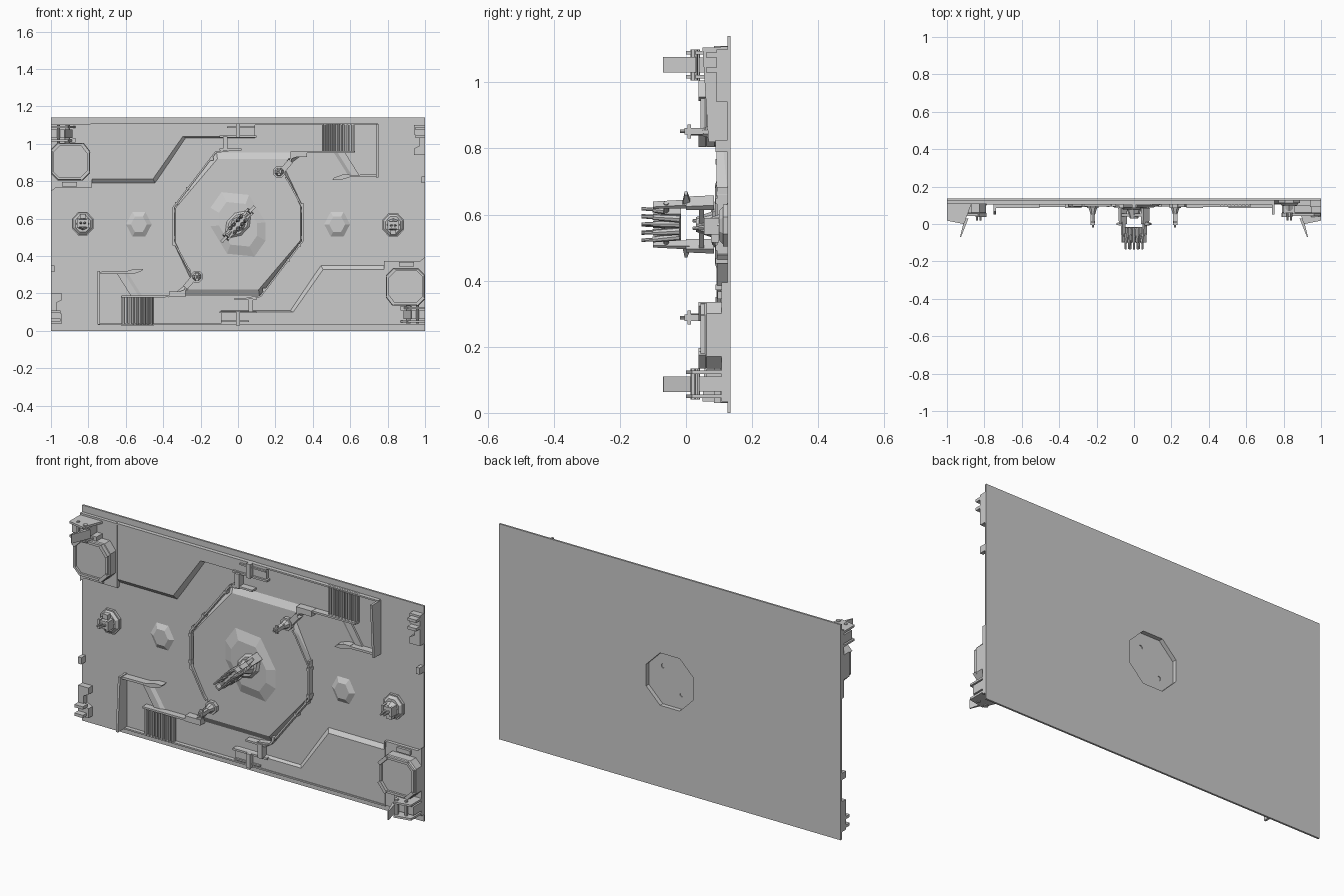
import bpy, bmesh
from math import pi, cos, sin, radians
from mathutils import Matrix, Vector

CZ = 0.57
BACK = 0.13
TURN = Matrix.Translation((0, 0, CZ)) @ Matrix.Rotation(pi, 4, 'Y') @ Matrix.Translation((0, 0, -CZ))


def ngon(cx, cz, rx, rz=None, n=8, a0=None):
    rz = rz or rx
    a0 = pi / n if a0 is None else a0
    return [(cx + rx * cos(a0 + 2 * pi * i / n), cz + rz * sin(a0 + 2 * pi * i / n)) for i in range(n)]


def rect(x0, x1, z0, z1):
    return [(x0, z0), (x1, z0), (x1, z1), (x0, z1)]


def scaled(pts, f):
    cx, cz = (sum(p[i] for p in pts) / len(pts) for i in (0, 1))
    return [(cx + (x - cx) * f, cz + (z - cz) * f) for x, z in pts]


def spin(pts):
    return pts + [(-x, 2 * CZ - z) for x, z in pts]


class Part:
    """Collects solids in one mesh, then adds the half-turn twin."""
    def __init__(self, mat=None):
        self.bm, self.mat = bmesh.new(), mat or Matrix()

    def loft(self, a, b):
        va, vb = ([self.bm.verts.new(self.mat @ Vector(p)) for p in s] for s in (a, b))
        self.bm.faces.new(va)
        self.bm.faces.new(vb)
        for i in range(len(a)):
            j = (i + 1) % len(a)
            self.bm.faces.new((va[i], va[j], vb[j], vb[i]))
        return self

    def prism(self, pts, y0, y1, top=None):
        return self.loft([(x, y0, z) for x, z in pts], [(x, y1, z) for x, z in (top or pts)])

    def box(self, x0, x1, y0, y1, z0, z1):
        return self.prism(rect(x0, x1, z0, z1), y0, y1)

    def fin(self, pts, z0, z1):
        return self.loft([(x, y, z0) for x, y in pts], [(x, y, z1) for x, y in pts])

    def wall(self, pts, y0, y1, t):
        for p, q in zip(pts, pts[1:]):
            p, q = Vector(p), Vector(q)
            d = (q - p).normalized()
            n = Vector((-d.y, d.x)) * t / 2
            p, q = p - d * t / 3, q + d * t / 3
            self.prism([tuple(v) for v in (p + n, q + n, q - n, p - n)], y0, y1)
        return self

    def rod(self, p, q, r0, r1, n=8):
        p, q = Vector(p), Vector(q)
        rot = (q - p).to_track_quat('Z', 'Y')
        ring = [Vector((cos(2 * pi * i / n), sin(2 * pi * i / n), 0)) for i in range(n)]
        return self.loft([p + rot @ (v * r0) for v in ring], [q + rot @ (v * r1) for v in ring])

    def done(self, name, twin=True):
        bmesh.ops.recalc_face_normals(self.bm, faces=self.bm.faces)
        me = bpy.data.meshes.new(name)
        self.bm.to_mesh(me)
        self.bm.free()
        ob = bpy.data.objects.new(name, me)
        bpy.context.collection.objects.link(ob)
        if twin:
            o2 = bpy.data.objects.new(name + "_opposite", me)
            o2.matrix_world = TURN
            bpy.context.collection.objects.link(o2)
        return ob


# Back plate and central raised platform
plate = Part().box(-1, 1, 0.135, 0.125, 0, 1.14).done("back_plate", False)
outer = spin([(-0.345, 0.47), (-0.345, 0.66), (-0.115, 0.955), (0.36, 0.955), (0.25, 0.87)])
inner = spin([(-0.335, 0.475), (-0.335, 0.655), (-0.11, 0.92), (0.27, 0.92), (0.235, 0.87)])
platform = Part().prism(outer, 0.126, 0.105, inner).done("centre_platform", False)

# Octagonal socket with two bolt holes cut in the back
cutters = [Part().prism(ngon(0, CZ, 0.15), 0.2, 0.112).done("socket_cutter", False)]
for s in (-1, 1):
    cutters.append(Part().prism(ngon(s * 0.055, CZ + s * 0.062, 0.012), 0.19, 0.108).done("bolt_cutter", False))
for ob in (plate, platform):
    for c in cutters:
        m = ob.modifiers.new("cut", 'BOOLEAN')
        m.operation, m.object, m.solver = 'DIFFERENCE', c, 'EXACT'
        bpy.context.view_layer.objects.active = ob
        bpy.ops.object.modifier_apply(modifier=m.name)
for c in cutters:
    bpy.data.objects.remove(c)

# Faceted pedestal and small hexagonal bosses
ped = spin([(-0.15, 0.56), (-0.15, 0.66), (-0.09, 0.745), (0.06, 0.73)])
Part().prism(ped, 0.106, 0.088, scaled(ped, 0.68)).done("pedestal", False)
boss = ngon(-0.53, CZ, 0.078, 0.085, 6, 0)
Part().prism(boss, BACK, 0.11, scaled(boss, 0.55)).done("hex_boss")

# Raised corner armour with a sloped lower edge, and its thin rim
base = [(-0.78, 1.105), (-0.78, 0.785), (-0.44, 0.785), (-0.275, 1.03), (0.09, 1.03), (0.09, 1.105)]
top = [(-0.78, 1.105), (-0.78, 0.812), (-0.455, 0.812), (-0.295, 1.04), (0.09, 1.04), (0.09, 1.105)]
Part().prism(base, BACK, 0.108, top).done("corner_armour")
Part().wall([(-0.785, 0.77), (-0.785, 1.105), (0.745, 1.105)], BACK, 0.104, 0.008).done("armour_rim")

# Rim walls round the platform, with studs
p = Part().wall([(-0.345, 0.46), (-0.345, 0.66), (-0.12, 0.955), (-0.05, 0.965)], BACK, 0.094, 0.009)
for x, z in ((-0.345, 0.64), (-0.33, 0.68), (-0.27, 0.76), (-0.14, 0.92), (-0.345, 0.5)):
    p.box(x - 0.008, x + 0.008, BACK, 0.09, z - 0.008, z + 0.008)
p.wall([(0.345, 0.66), (0.27, 0.80), (0.255, 0.82)], BACK, 0.092, 0.009)
p.wall([(0.26, 0.87), (0.285, 0.925), (0.37, 0.955), (0.62, 0.957)], BACK, 0.09, 0.01)
p.box(0.28, 0.37, BACK, 0.085, 0.93, 0.96)
p.done("platform_rim")

# H-shaped clamps on the top and bottom edges
p = Part().box(-0.012, 0.012, BACK, 0.085, 1.035, 1.11)
p.box(-0.1, 0.1, BACK, 0.098, 1.035, 1.045).box(-0.06, 0.09, BACK, 0.098, 1.085, 1.093)
p.box(-0.08, -0.055, BACK, 0.085, 0.965, 1.04).box(-0.1, 0.02, BACK, 0.09, 0.965, 0.975)
p.done("edge_clamp")

# Louvred vent
p = Part().box(0.45, 0.625, BACK, 0.116, 0.957, 1.11)
for i in range(9):
    x = 0.455 + i * 0.0188
    p.fin([(x, 0.118), (x + 0.004, 0.1), (x + 0.011, 0.1), (x + 0.013, 0.118)], 0.96, 1.106)
p.done("louvre_vent")

# Tapered side wall with a hooked foot and a ramp behind it
p = Part().loft([(0.738, BACK, 1.105), (0.738, 0.05, 1.105), (0.738, 0.068, 0.82), (0.738, BACK, 0.82)],
                [(0.75, BACK, 1.105), (0.75, 0.05, 1.105), (0.75, 0.068, 0.82), (0.75, BACK, 0.82)])
p.wall([(0.745, 0.83), (0.59, 0.828)], BACK, 0.085, 0.012)
p.prism([(0.595, 0.836), (0.56, 0.836), (0.515, 0.82), (0.505, 0.808), (0.55, 0.808), (0.595, 0.82)], BACK, 0.085)
p.prism([(0.5, 0.957), (0.57, 0.957), (0.65, 0.83), (0.58, 0.83)], BACK, 0.115,
        [(0.53, 0.957), (0.57, 0.957), (0.65, 0.83), (0.61, 0.83)])
p.done("side_wall")

# Octagonal corner pod on a backing block
p = Part().prism([(-1, 0.745), (-0.975, 0.765), (-0.79, 0.765), (-0.782, 1.105), (-1, 1.105)], BACK, 0.108)
octo = [(-1, 0.84), (-0.965, 0.805), (-0.83, 0.805), (-0.79, 0.845), (-0.79, 0.96),
        (-0.825, 1.005), (-0.965, 1.005), (-1, 0.97)]
p.prism(octo, 0.11, 0.062)
p.prism(octo, 0.062, 0.055, scaled(octo, 0.94))
ring = scaled(octo, 0.9)
p.wall(ring + ring[:1], 0.058, 0.044, 0.012)
for i in (1, 3, 5, 7):
    a, b = ring[i - 1], ring[i]
    if i > 1:
        p.wall([a, b], 0.06, 0.038, 0.018)
p.prism(rect(-0.94, -0.86, 0.772, 0.795), 0.11, 0.095).prism(rect(-0.93, -0.87, 1.008, 1.03), 0.11, 0.06)
p.done("corner_pod")

# Docking bracket next to the pod: two fins, cross pin, forward flap
p = Part()
shape = [(-1, BACK), (-1, 0.018), (-0.91, 0.0), (-0.868, 0.11), (-0.868, BACK)]
p.fin(shape, 1.012, 1.022).fin(shape, 1.084, 1.095)
p.box(-1, -0.9, BACK, 0.04, 1.03, 1.076)
p.fin([(-0.885, 0.03), (-0.925, -0.07), (-0.93, -0.068), (-0.905, 0.03)], 1.03, 1.077)
p.rod((-0.91, 0.025, 1.005), (-0.91, 0.025, 1.1), 0.012, 0.012)
p.rod((-0.96, 0.035, 1.005), (-0.96, 0.035, 1.1), 0.008, 0.008)
p.done("dock_bracket")

# C-shaped latch and small catch on the other edge corners
p = Part().prism([(1, 1.10), (0.94, 1.10), (0.94, 1.05), (0.97, 1.035), (0.97, 0.99), (0.94, 0.975),
                  (0.94, 0.94), (1, 0.94)], BACK, 0.092)
p.box(0.95, 1, 0.1, 0.06, 1.03, 1.045).box(0.95, 1, 0.1, 0.06, 1.075, 1.09)
p.box(0.98, 1, BACK, 0.09, 0.79, 0.825)
p.done("edge_latch")

# Small twin-gun turret near each end
p = Part()
o = ngon(-0.83, 0.573, 0.062, 0.068)
p.prism(o, BACK, 0.112).prism(scaled(o, 0.9), 0.112, 0.1, scaled(o, 0.7))
p.rod((-0.83, 0.1, 0.573), (-0.83, 0.07, 0.573), 0.034, 0.022)
for s in (-1, 1):
    x = -0.83 + s * 0.025
    p.box(x - 0.006, x + 0.006, 0.1, 0.055, 0.55, 0.6)
    p.rod((-0.83 + s * 0.01, 0.08, 0.575), (-0.83 + s * 0.01, 0.02, 0.582), 0.008, 0.005)
p.box(-0.85, -0.81, 0.085, 0.06, 0.555, 0.595).box(-0.845, -0.815, 0.1, 0.075, 0.6, 0.625)
p.done("small_turret")

# Post-mounted sensor turret on the platform rim
p = Part().prism(ngon(0.22, 0.85, 0.034), BACK, 0.085).prism(ngon(0.22, 0.85, 0.024), 0.085, 0.05, ngon(0.22, 0.85, 0.013))
p.rod((0.22, 0.07, 0.85), (0.22, 0.005, 0.85), 0.011, 0.011)
p.box(0.208, 0.232, 0.06, -0.005, 0.842, 0.862)
p.box(0.212, 0.228, 0.015, 0.005, 0.83, 0.872).rod((0.22, 0, 0.852), (0.22, -0.018, 0.852), 0.006, 0.005)
p.wall([(0.24, 0.86), (0.275, 0.9)], BACK, 0.09, 0.03)
p.done("sensor_post")

# Main turret, built along its long axis and turned diagonally
p = Part(Matrix.Translation((0, 0, CZ)) @ Matrix.Rotation(radians(-47), 4, 'Y'))
p.prism(ngon(0, 0, 0.085, 0.06), 0.09, 0.078, ngon(0, 0, 0.07, 0.045))
p.rod((0, 0.08, 0), (0, 0.03, 0), 0.04, 0.022)
p.box(-0.095, 0.095, 0.055, 0.04, -0.018, 0.018)
for s in (-1, 1):
    lo = [(s * 0.08, 0.085), (s * 0.1, 0.085), (s * 0.095, 0.0), (s * 0.08, 0.0)]
    p.fin(lo, -0.022, 0.022)
    p.fin([(s * 0.1, 0.012), (s * 0.13, 0.004), (s * 0.13, -0.004), (s * 0.09, -0.01)], -0.008, 0.008)
    p.fin([(s * 0.078, 0.01), (s * 0.092, 0.01), (s * 0.084, -0.1), (s * 0.076, -0.1)], -0.012, 0.012)
    p.rod((s * 0.09, -0.06, 0), (s * 0.05, -0.06, 0), 0.008, 0.008)
    for v in (-1, 1):
        for u in (0.018, 0.046):
            p.rod((s * u * 0.8, -0.02, v * 0.014), (s * u, -0.1, v * 0.017), 0.012, 0.009)
            p.rod((s * u, -0.09, v * 0.017), (s * u * 1.05, -0.135, v * 0.018), 0.006, 0.005)
p.box(-0.055, 0.055, -0.015, -0.065, -0.013, 0.013)
p.done("main_turret", False)
